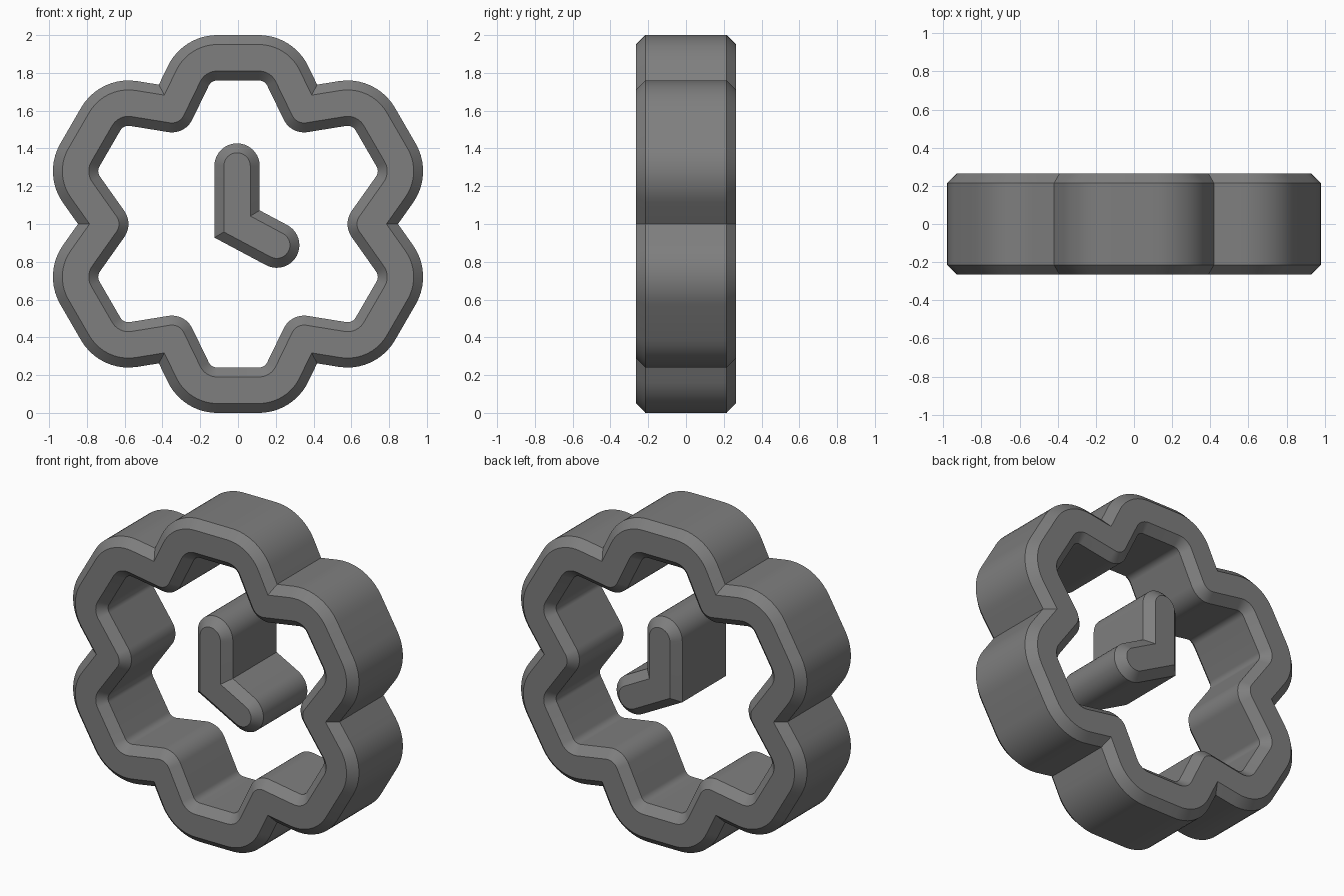
import bpy, bmesh, math
from mathutils import Vector

if "Cube" in bpy.data.objects:
    bpy.data.objects.remove(bpy.data.objects["Cube"])

HALF, BODY = 0.265, 0.215      # depth of front face / of straight walls
WIDE, NARROW = 0.12, 0.07      # stroke half width at walls / at front face

mat = bpy.data.materials.new("dark grey")
mat.diffuse_color = (0.21, 0.21, 0.21, 1)
mat.use_nodes = True
mat.node_tree.nodes["Principled BSDF"].inputs["Base Color"].default_value = mat.diffuse_color


def polar(r, deg):
    return Vector((math.cos(math.radians(deg)), math.sin(math.radians(deg)))) * r


def arc(centre, r, a0, a1, n):
    return [centre + polar(r, a0 + (a1 - a0) * i / n) for i in range(n + 1)]


def loft(name, sections, closed, location):
    """Skin a list of (outline, y) loops with matching point counts."""
    bm = bmesh.new()
    rings = [[bm.verts.new((p.x, y, p.y)) for p in pts] for pts, y in sections]
    n = len(rings[0])
    pairs = list(zip(rings, rings[1:]))
    if closed:
        pairs.append((rings[-1], rings[0]))
    for a, b in pairs:
        for i in range(n):
            j = (i + 1) % n
            bm.faces.new((a[i], a[j], b[j], b[i]))
    if not closed:
        bm.faces.new(rings[0])
        bm.faces.new(rings[-1])
    bmesh.ops.remove_doubles(bm, verts=bm.verts, dist=1e-5)
    bmesh.ops.recalc_face_normals(bm, faces=bm.faces)
    me = bpy.data.meshes.new(name)
    bm.to_mesh(me)
    bm.free()
    me.materials.append(mat)
    ob = bpy.data.objects.new(name, me)
    bpy.context.collection.objects.link(ob)
    ob.location = location
    bpy.ops.object.select_all(action='DESELECT')
    ob.select_set(True)
    bpy.context.view_layer.objects.active = ob
    bpy.ops.object.shade_smooth_by_angle(angle=math.radians(30))
    return ob


BEND = 0.17                                                   # centre line corner radius
TOP, UPPER, LOWER = Vector((0.11, 0.71)), Vector((0.58, 0.47)), Vector((0.69, 0.28))
NOTCH, SIDE_NOTCH = Vector((0.35, 0.605)), Vector((0.70, 0))  # valley points


def tangent(centre, point, side):
    """Normal angle of the line from point touching the corner circle."""
    v = point - centre
    return math.degrees(math.atan2(v.y, v.x) + side * math.acos(BEND / v.length))


def meet(p, a, q, b):
    """Crossing of two lines given by a point and a normal angle each."""
    n, m = polar(1, a), polar(1, b)
    c, e, det = n.dot(p), m.dot(q), n.x * m.y - n.y * m.x
    return Vector(((c * m.y - e * n.y) / det, (n.x * e - m.x * c) / det))


def scallop(d):
    """Six-lobed outline offset by d from the centre line, mirrored from a quarter."""
    t1, t2 = tangent(TOP, NOTCH, 1), tangent(UPPER, NOTCH, -1)
    t3 = tangent(LOWER, SIDE_NOTCH, 1)
    r = BEND + d
    quarter = arc(TOP, r, 90, t1, 12)
    if d > 0:                  # sharp outer valley
        quarter += [meet(NOTCH + polar(d, t1), t1, NOTCH + polar(d, t2), t2)] * 13
    else:                      # rounded inner bulge
        quarter += arc(NOTCH, -d, 180 + t1, 180 + t2, 12)
    quarter += arc(UPPER, r, t2, 30, 10) + arc(LOWER, r, 30, t3, 10)
    if d > 0:
        quarter += [meet(SIDE_NOTCH + polar(d, t3), t3, Vector((0, 0)), 90)] * 7
    else:
        quarter += arc(SIDE_NOTCH, -d, 180 + t3, 180, 6)
    right = quarter + [Vector((p.x, -p.y)) for p in reversed(quarter)]
    return right + [Vector((-p.x, p.y)) for p in reversed(right)]


def hands(d):
    """Two clock hands as one bent stroke with round ends and a mitred elbow."""
    tilt = 28
    elbow, top, tip = Vector((-0.005, 0)), Vector((-0.005, 0.307)), Vector((0.205, -0.112))
    miter = Vector((1, (1 - math.sin(math.radians(tilt))) / math.cos(math.radians(tilt)))) * d
    return ([elbow - miter] + arc(top, d, 180, 0, 20)
            + [elbow + miter] + arc(tip, d, 90 - tilt, -90 - tilt, 20))


# Scalloped clock rim
loft("clock_rim", [(scallop(NARROW), -HALF), (scallop(WIDE), -BODY),
                   (scallop(WIDE), BODY), (scallop(NARROW), HALF),
                   (scallop(-NARROW), HALF), (scallop(-WIDE), BODY),
                   (scallop(-WIDE), -BODY), (scallop(-NARROW), -HALF)], True, (0, 0, 1))

# Clock hands
loft("clock_hands", [(hands(NARROW), -HALF), (hands(WIDE), -BODY),
                     (hands(WIDE), BODY), (hands(NARROW), HALF)], False, (0, 0, 1))
